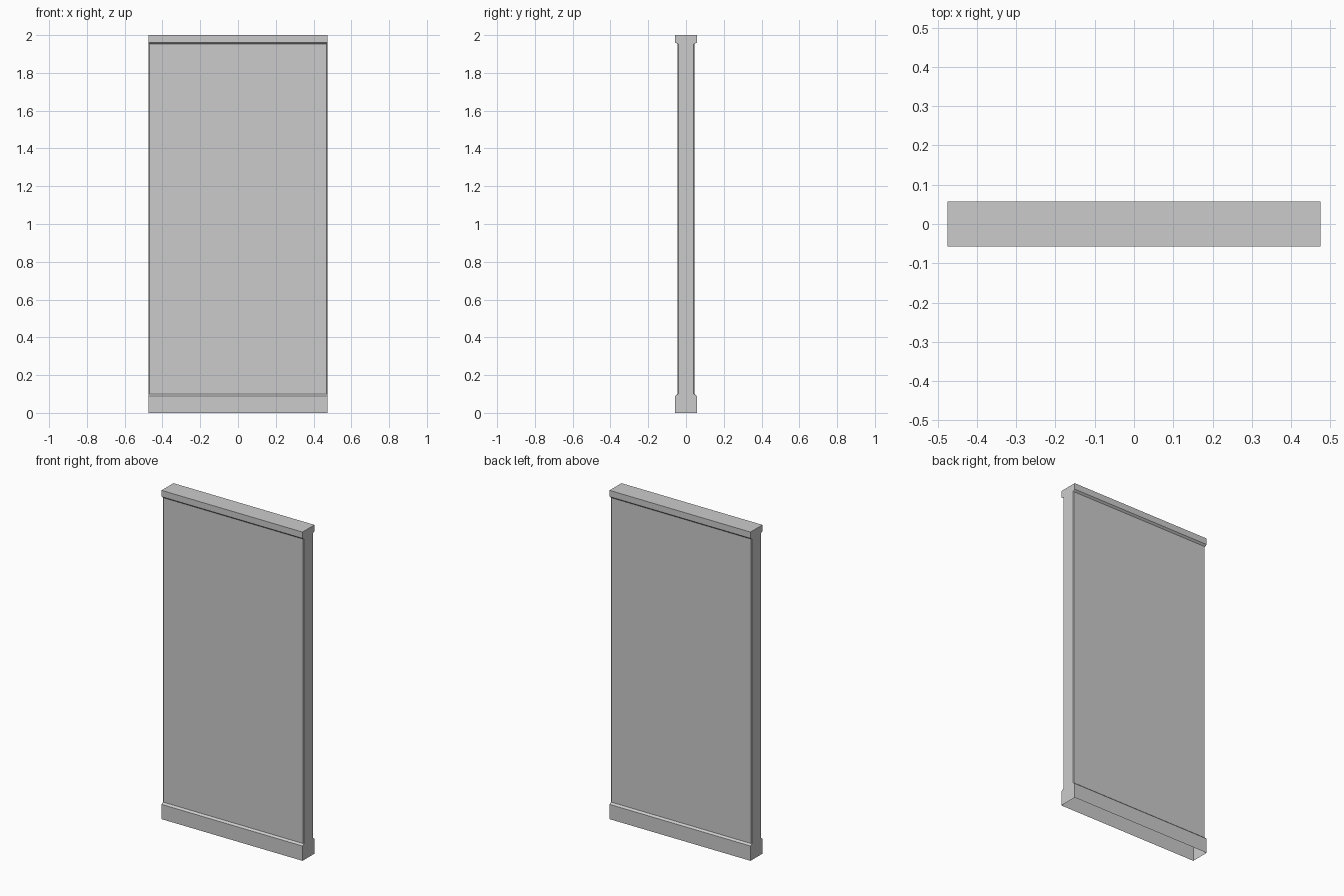
import bpy, bmesh

if "Cube" in bpy.data.objects:
    bpy.data.objects.remove(bpy.data.objects["Cube"])

HALF_X = 0.4745


def ring(bm, z, y, c):
    """Rectangular section with corners cut by c (0 = sharp)."""
    x = HALF_X
    pts = [(-x + c, -y), (x - c, -y), (x, -y + c), (x, y - c),
           (x - c, y), (-x + c, y), (-x, y - c), (-x, -y + c)]
    return [bm.verts.new((px, py, z)) for px, py in pts]


# Sections from floor to top: height, half depth, corner chamfer
sections = [
    (0.0, 0.0573, 0.0),      # skirting base
    (0.09, 0.0573, 0.0),
    (0.10, 0.046, 0.005),    # chamfered panel
    (1.952, 0.046, 0.005),
    (1.962, 0.0573, 0.0),    # top rail
    (2.0, 0.0573, 0.0),
]

bm = bmesh.new()
rings = [ring(bm, *s) for s in sections]
for a, b in zip(rings, rings[1:]):
    for i in range(8):
        j = (i + 1) % 8
        bm.faces.new((a[i], a[j], b[j], b[i]))
# Closed top, open underside
bm.faces.new(rings[-1])
# Merge the sharp corners
bmesh.ops.remove_doubles(bm, verts=bm.verts[:], dist=0.0005)

mesh = bpy.data.meshes.new("wall_panel")
bm.to_mesh(mesh)
bm.free()
panel = bpy.data.objects.new("wall_panel", mesh)
bpy.context.collection.objects.link(panel)
